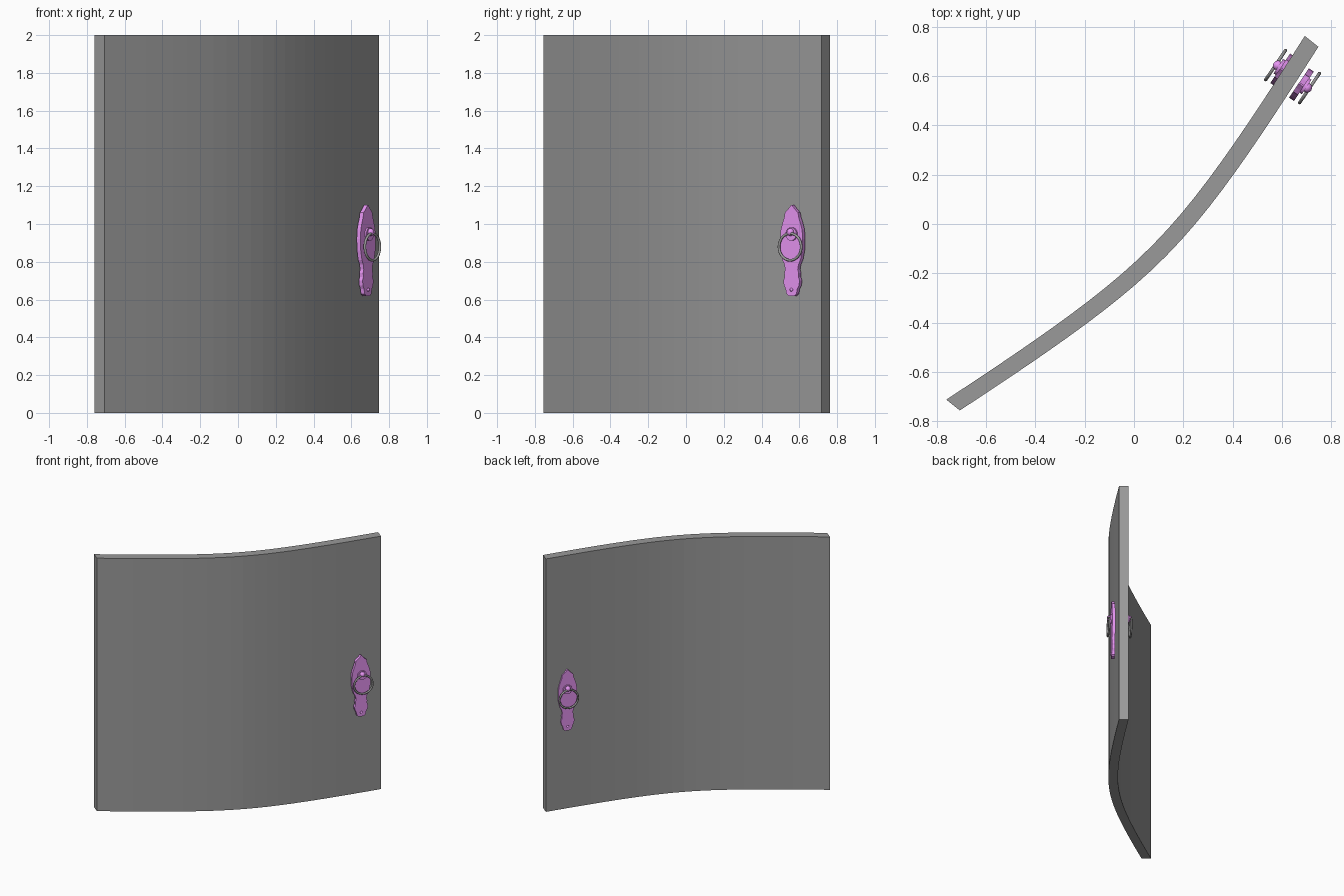
import bpy, bmesh, math
from mathutils import Matrix, Vector

if "Cube" in bpy.data.objects:
    bpy.data.objects.remove(bpy.data.objects["Cube"])


def material(name, rgb):
    m = bpy.data.materials.new(name)
    m.diffuse_color = (*rgb, 1)
    m.use_nodes = True
    m.node_tree.nodes["Principled BSDF"].inputs["Base Color"].default_value = m.diffuse_color
    return m


pink = material("pink_metal", (0.80, 0.30, 0.90))
grey = material("dark_grey", (0.32, 0.32, 0.32))


def prism(name, outline, vec):
    """Extrude a closed 3D outline along vec."""
    bm = bmesh.new()
    face = bm.faces.new([bm.verts.new(p) for p in outline])
    ext = bmesh.ops.extrude_face_region(bm, geom=[face])
    bmesh.ops.translate(bm, vec=vec, verts=[v for v in ext["geom"] if isinstance(v, bmesh.types.BMVert)])
    bmesh.ops.recalc_face_normals(bm, faces=bm.faces[:])
    me = bpy.data.meshes.new(name)
    bm.to_mesh(me)
    bm.free()
    ob = bpy.data.objects.new(name, me)
    bpy.context.collection.objects.link(ob)
    return ob


def finish(ob, name, place, mat, smooth=False):
    ob.name = name
    bpy.context.view_layer.update()
    ob.matrix_world = place @ ob.matrix_world
    ob.data.materials.append(mat)
    if smooth:
        bpy.ops.object.select_all(action='DESELECT')
        ob.select_set(True)
        bpy.context.view_layer.objects.active = ob
        bpy.ops.object.shade_smooth_by_angle(angle=math.radians(40))


# Curved door panel: a softly bent slab running diagonally
mid, d, n = Vector((0.022, -0.020, 0)), Vector((0.702, 0.712, 0)), Vector((0.712, -0.702, 0))
edge = []
for i in range(25):
    u = 1.035 * (i / 12 - 1)
    v = 0.274 - math.sqrt(0.12 ** 2 + (0.24 * u) ** 2)
    edge.append(mid + d * u + n * v)
back = [p + Vector((-0.055, 0.044, 0)) for p in reversed(edge)]
door = prism("door_panel", edge + back, Vector((0, 0, 2)))
door.data.materials.append(grey)

# Half outline of the ornamental back plate (half width, height)
half = [(0.003, 1.10), (0.022, 1.078), (0.042, 1.06), (0.046, 1.035), (0.056, 1.01),
        (0.068, 0.97), (0.072, 0.92), (0.069, 0.86), (0.058, 0.81), (0.045, 0.785),
        (0.040, 0.76), (0.046, 0.74), (0.044, 0.72), (0.052, 0.70), (0.048, 0.675),
        (0.037, 0.655), (0.032, 0.63), (0.018, 0.62)]

# One handle on each face of the door
for side, turn, dx in (("front", 0, -0.007), ("back", 180, 0)):
    place = Matrix.Translation((0.6425, 0.5975, 0)) @ Matrix.Rotation(math.radians(56 + turn), 4, 'Z')

    outline = [(x + dx, -0.060, z) for x, z in half] + [(dx - x, -0.060, z) for x, z in reversed(half)]
    finish(prism("plate", outline, Vector((0, 0.024, 0))), side + "_handle_plate", place, pink)

    # Boss and ring holder
    bpy.ops.mesh.primitive_cylinder_add(vertices=20, radius=0.035, depth=0.014,
                                        location=(-0.003, -0.064, 0.947), rotation=(math.pi / 2, 0, 0))
    finish(bpy.context.object, side + "_boss", place, pink, True)
    bpy.ops.mesh.primitive_uv_sphere_add(segments=16, ring_count=10, radius=0.020, location=(-0.004, -0.074, 0.957))
    finish(bpy.context.object, side + "_ring_holder", place, pink, True)

    # Pull ring
    bpy.ops.mesh.primitive_torus_add(major_segments=36, minor_segments=10, major_radius=0.071, minor_radius=0.007,
                                     location=(0, -0.083, 0.879), rotation=(math.pi / 2, 0, 0))
    finish(bpy.context.object, side + "_pull_ring", place, grey, True)

    # Screw head low on the plate
    bpy.ops.mesh.primitive_uv_sphere_add(segments=12, ring_count=8, radius=0.009, location=(dx, -0.060, 0.652))
    finish(bpy.context.object, side + "_screw", place, pink, True)
